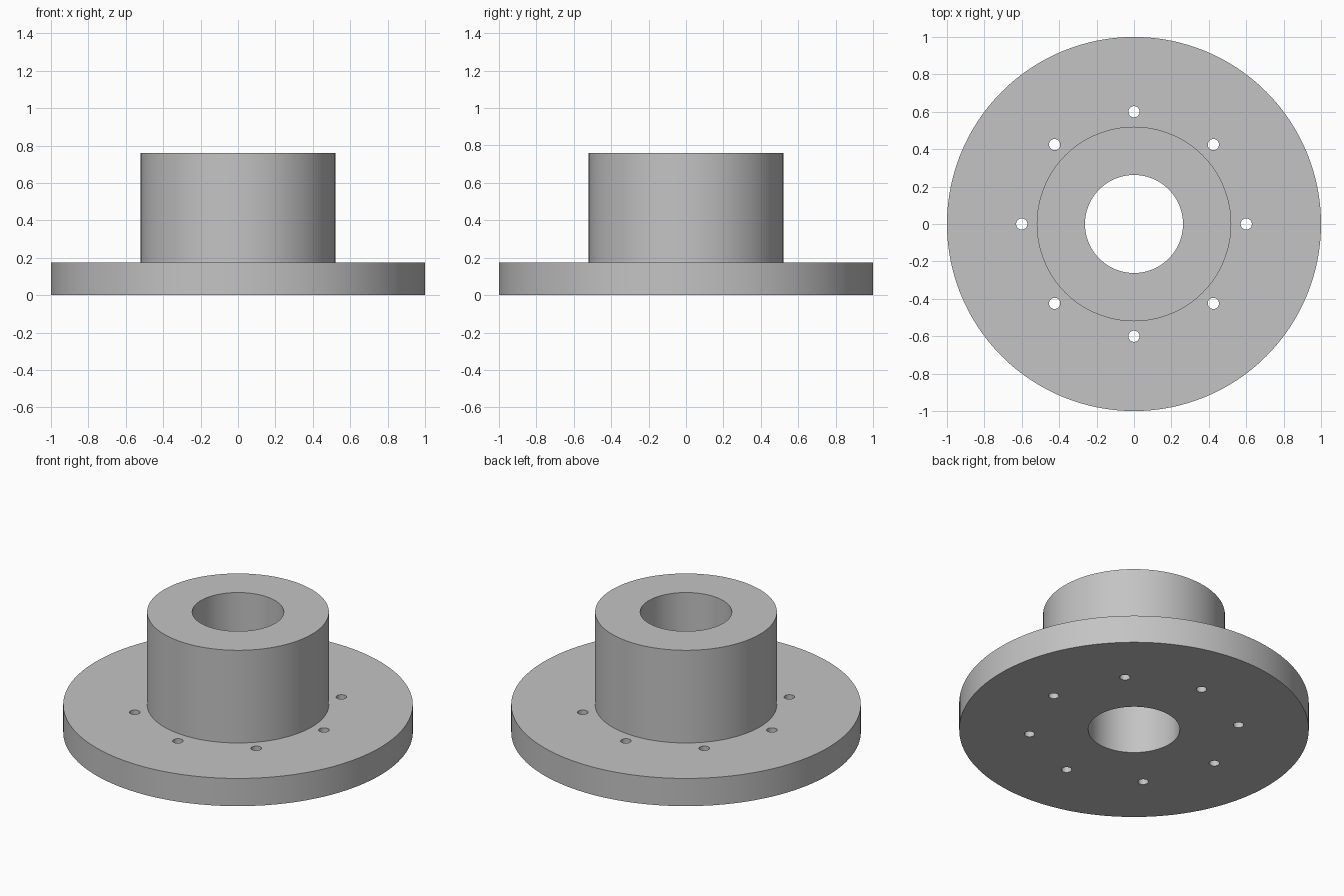
import bpy
import bmesh
import math
from mathutils import Matrix, Vector

old = bpy.data.objects.get("Cube")
if old:
    bpy.data.objects.remove(old, do_unlink=True)

SEGMENTS = 128
FLANGE_R, FLANGE_H = 1.0, 0.175
HUB_R, HUB_H = 0.52, 0.76
BORE_R = 0.262
BOLT_R, BOLT_CIRCLE, BOLTS = 0.03, 0.6, 8

steel = bpy.data.materials.new("light_grey_metal")
steel.use_nodes = True
grey = (0.55, 0.55, 0.55, 1)
steel.diffuse_color = grey
steel.node_tree.nodes["Principled BSDF"].inputs["Base Color"].default_value = grey


def add_object(name, bm):
    bmesh.ops.recalc_face_normals(bm, faces=bm.faces)
    mesh = bpy.data.meshes.new(name)
    bm.to_mesh(mesh)
    bm.free()
    obj = bpy.data.objects.new(name, mesh)
    bpy.context.collection.objects.link(obj)
    mesh.materials.append(steel)
    return obj


# Flange, hub and bore: one closed profile turned around z
profile = [(BORE_R, 0), (FLANGE_R, 0), (FLANGE_R, FLANGE_H),
           (HUB_R, FLANGE_H), (HUB_R, HUB_H), (BORE_R, HUB_H)]
bm = bmesh.new()
verts = [bm.verts.new((r, 0, z)) for r, z in profile]
edges = [bm.edges.new((v, verts[i - 1])) for i, v in enumerate(verts)]
bmesh.ops.spin(bm, geom=verts + edges, cent=(0, 0, 0), axis=(0, 0, 1),
               angle=math.tau, steps=SEGMENTS, use_merge=True)
bmesh.ops.remove_doubles(bm, verts=bm.verts, dist=1e-4)
flange = add_object("flanged_hub", bm)

# Bolt hole cutters on the bolt circle
bm = bmesh.new()
for i in range(BOLTS):
    turn = Matrix.Rotation(math.tau * i / BOLTS, 4, "Z")
    place = turn @ Matrix.Translation(Vector((BOLT_CIRCLE, 0, FLANGE_H / 2)))
    bmesh.ops.create_cone(bm, cap_ends=True, segments=32, radius1=BOLT_R,
                          radius2=BOLT_R, depth=FLANGE_H * 2, matrix=place)
cutter = add_object("bolt_hole_cutters", bm)

# Drill the holes and keep the finished mesh
drill = flange.modifiers.new("bolt_holes", "BOOLEAN")
drill.operation = "DIFFERENCE"
drill.solver = "EXACT"
drill.object = cutter
bpy.context.view_layer.objects.active = flange
for obj in bpy.context.selected_objects:
    obj.select_set(False)
flange.select_set(True)
bpy.ops.object.modifier_apply(modifier=drill.name)
bpy.data.objects.remove(cutter, do_unlink=True)

# Smooth walls with sharp rims
bpy.ops.object.shade_smooth_by_angle(angle=math.radians(30))
